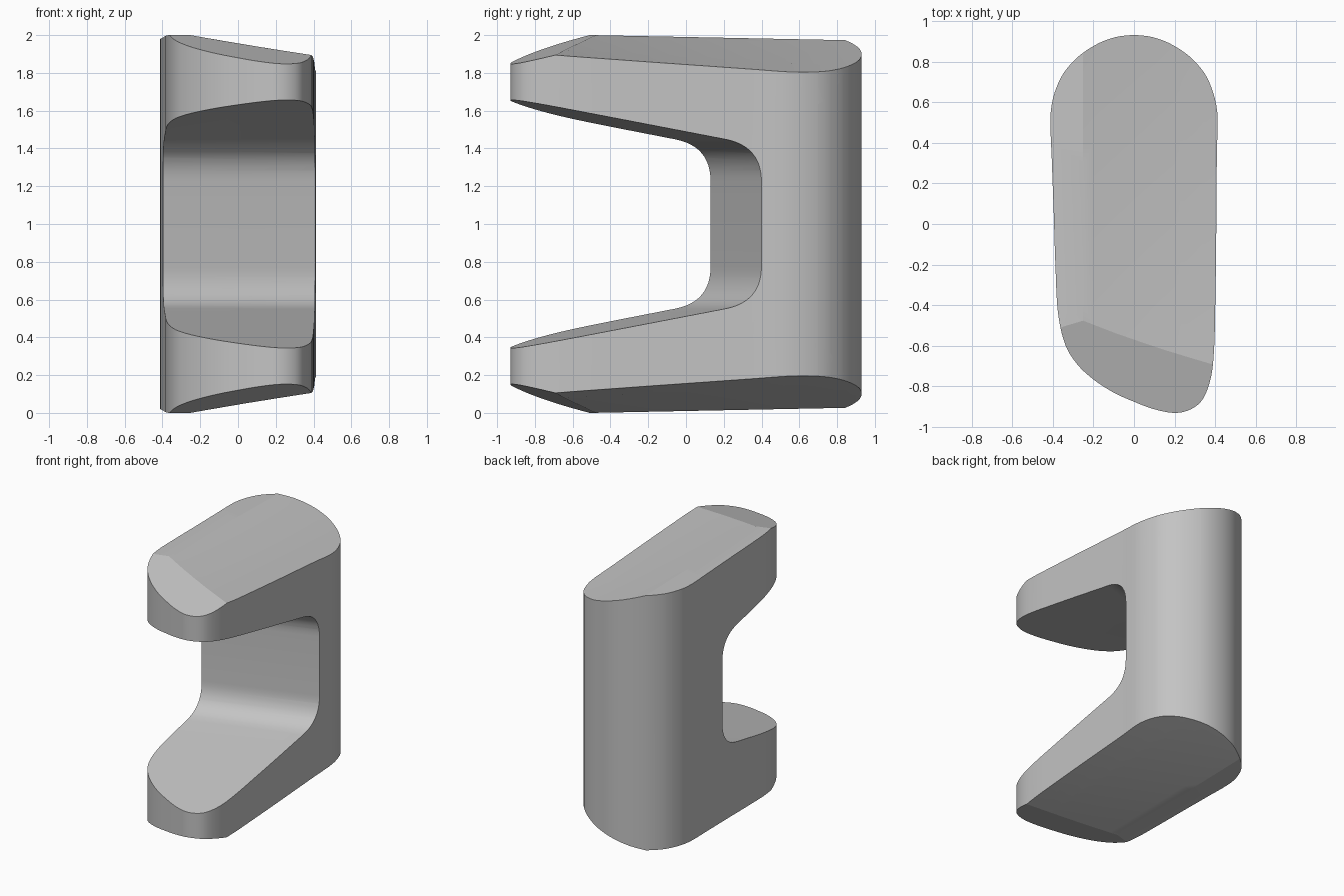
import bpy, bmesh
from mathutils import Vector

cube = bpy.data.objects.get("Cube")
if cube:
    bpy.data.objects.remove(cube, do_unlink=True)

grey = bpy.data.materials.new("plain_grey")
grey.use_nodes = True
grey.diffuse_color = (0.55, 0.55, 0.55, 1)
bsdf = next(n for n in grey.node_tree.nodes if n.type == 'BSDF_PRINCIPLED')
bsdf.inputs["Base Color"].default_value = (0.55, 0.55, 0.55, 1)


def add_object(name, bm):
    bmesh.ops.recalc_face_normals(bm, faces=bm.faces)
    mesh = bpy.data.meshes.new(name)
    bm.to_mesh(mesh)
    bm.free()
    obj = bpy.data.objects.new(name, mesh)
    bpy.context.collection.objects.link(obj)
    return obj


def loft(name, first, last):
    """Closed solid between two matching loops."""
    bm = bmesh.new()
    a = [bm.verts.new(p) for p in first]
    b = [bm.verts.new(p) for p in last]
    bm.faces.new(a)
    bm.faces.new(b)
    for i in range(len(a)):
        j = (i + 1) % len(a)
        bm.faces.new((a[i], a[j], b[j], b[i]))
    return add_object(name, bm)


def smooth_loop(points, steps=5):
    """Closed Catmull-Rom curve through the points."""
    pts = [Vector(p) for p in points]
    out = []
    for i in range(len(pts)):
        p, q, r, s = (pts[(i + k - 1) % len(pts)] for k in range(4))
        for k in range(steps):
            t = k / steps
            out.append(0.5 * (2 * q + (r - p) * t + (2 * p - 5 * q + 4 * r - s) * t * t
                              + (3 * q - p - 3 * r + s) * t ** 3))
    return out


def cut(obj, cutter):
    mod = obj.modifiers.new("cut", 'BOOLEAN')
    mod.operation = 'DIFFERENCE'
    mod.solver = 'EXACT'
    mod.object = cutter
    bpy.ops.object.select_all(action='DESELECT')
    bpy.context.view_layer.objects.active = obj
    obj.select_set(True)
    bpy.ops.object.modifier_apply(modifier=mod.name)
    bpy.data.objects.remove(cutter, do_unlink=True)


def surface_cutter(height, flip):
    """Slab lying above a height function, or mirrored below for the underside."""
    bm = bmesh.new()
    bmesh.ops.create_grid(bm, x_segments=6, y_segments=24, size=1.2)
    for v in bm.verts:
        v.co.x *= 0.5
        v.co.z = height(v.co.x, v.co.y)
    top = bmesh.ops.extrude_face_region(bm, geom=bm.faces[:])["geom"]
    for v in top:
        if isinstance(v, bmesh.types.BMVert):
            v.co.z = 3
    if flip:
        for v in bm.verts:
            v.co.z = 2 - v.co.z
    return add_object("surface_cutter", bm)


# Upright body from the plan outline
back = [(0.41, 0.55), (0.37, 0.70), (0.30, 0.80), (0.21, 0.87), (0.11, 0.915), (0, 0.93)]
left = [(-x, y) for x, y in reversed(back[:-1])]
side = [(-0.404, 0.3), (-0.395, 0.05), (-0.387, -0.2), (-0.375, -0.43)]
front = [(-0.34, -0.59), (-0.28, -0.69), (-0.2, -0.765), (-0.1, -0.83), (0, -0.875),
         (0.1, -0.912), (0.2, -0.93), (0.28, -0.912), (0.34, -0.86), (0.38, -0.75)]
other = [(0.395, -0.6), (0.4, -0.4), (0.404, -0.15), (0.406, 0.1), (0.408, 0.35)]
plan = smooth_loop(back + left + side + front + other)
body = loft("clamp_body", [(p.x, p.y, 0) for p in plan], [(p.x, p.y, 2) for p in plan])


# Top faces: flat strip, tilted face, twisted side bevel and sloped nose
def crease(y):
    return 1.91 - 0.056 * (y + 0.5)


def strip(x, y):
    return 1.99 - 0.02 * y


def tilted(x, y):
    t = (x + 0.25) / 0.485
    return strip(x, y) * (1 - t) + crease(y) * t


def bevel(x, y):
    rim = 1.85 - 0.17 * (y + 0.93)
    return crease(y) + (rim - crease(y)) * (x - 0.235) / 0.175


def nose(x, y):
    return 1.85 - 0.08 * (x - 0.2) + 0.25 * (y + 0.93)


for flip in (False, True):
    for height in (strip, tilted, bevel, nose):
        cut(body, surface_cutter(height, flip))

# Flared slot with rounded corners, running slantwise through the body
start, corner, end = Vector((0.075, 1.448)), Vector((0.263, 1.411)), Vector((0.263, 1.225))
half = [Vector((-1.6, 1.771))]
for k in range(13):
    t = k / 12
    half.append(start * (1 - t) ** 2 + corner * 2 * t * (1 - t) + end * t * t)
slot = half + [Vector((p.x, 2 - p.y)) for p in reversed(half)]
ends = [[(x, p.x + x / 3, p.y) for p in slot] for x in (-0.8, 0.8)]
cut(body, loft("slot_cutter", *ends))

# Finish
body.data.materials.clear()
body.data.materials.append(grey)
for poly in body.data.polygons:
    poly.material_index = 0
bpy.context.view_layer.objects.active = body
body.select_set(True)
bpy.ops.object.shade_smooth_by_angle(angle=0.24)
